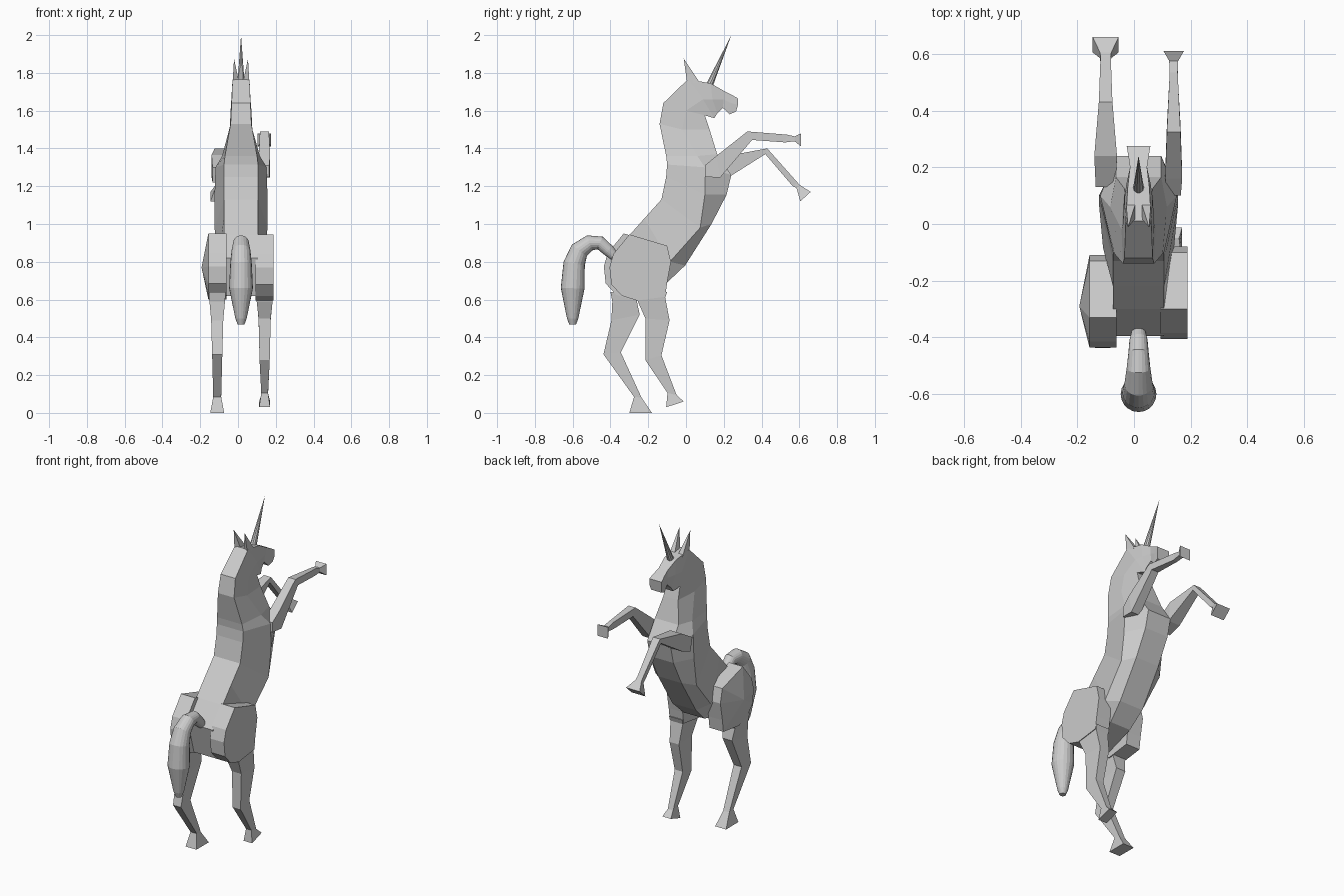
import bpy, bmesh, math
from mathutils import Vector

CX = 0.016  # the body's mirror line

coat = bpy.data.materials.new("pale_grey")
coat.diffuse_color = (0.6, 0.6, 0.6, 1)


def make(name, rings, tip=None):
    """Skin a row of equal-sized closed rings and cap the ends."""
    bm = bmesh.new()
    rows = [[bm.verts.new(p) for p in ring] for ring in rings]
    n = len(rows[0])
    for a, b in zip(rows, rows[1:]):
        for i in range(n):
            j = (i + 1) % n
            bm.faces.new((a[i], a[j], b[j], b[i]))
    bm.faces.new(rows[0])
    if tip:
        t = bm.verts.new(tip)
        for i in range(n):
            bm.faces.new((rows[-1][i], rows[-1][(i + 1) % n], t))
    else:
        bm.faces.new(rows[-1])
    bmesh.ops.recalc_face_normals(bm, faces=bm.faces[:])
    me = bpy.data.meshes.new(name)
    bm.to_mesh(me)
    bm.free()
    me.materials.append(coat)
    ob = bpy.data.objects.new(name, me)
    bpy.context.collection.objects.link(ob)
    return ob


def body(name, sections):
    """Six-sided sections: (y, z, half width) at the top, middle and bottom."""
    rings = []
    for s in sections:
        t, m, b = s
        order = [(t, 1), (m, 1), (b, 1), (b, -1), (m, -1), (t, -1)]
        rings.append([(CX + k * p[2], p[0], p[1]) for p, k in order])
    return make(name, rings)


def limb(name, x, sections):
    """Four-sided sections: (y1, z1, y2, z2, half width)."""
    return make(name, [[(x - w, y1, z1), (x + w, y1, z1), (x + w, y2, z2), (x - w, y2, z2)]
                       for y1, z1, y2, z2, w in sections])


def tube(name, path, sides, tip=None):
    """Round rings of (y, z, radius), turned to follow the path."""
    rings = []
    for i, (y, z, r) in enumerate(path):
        a, b = path[max(i - 1, 0)], path[min(i + 1, len(path) - 1)]
        d = Vector((0, b[0] - a[0], b[1] - a[1]))
        if tip and len(path) == 1:
            d = Vector(tip) - Vector((tip[0], y, z))
        side = d.normalized().cross(Vector((1, 0, 0)))
        x = tip[0] if tip else CX
        rings.append([Vector((x, y, z)) + r * (math.cos(t) * Vector((1, 0, 0)) + math.sin(t) * side)
                      for t in (2 * math.pi * k / sides for k in range(sides))])
    return make(name, rings, tip)


# Trunk, neck and head in one skin
body("body_and_head", [
    ((-0.395, 0.82, .09), (-0.385, 0.70, .09), (-0.34, 0.62, .08)),
    ((-0.30, 0.94, .09), (-0.20, 0.75, .09), (-0.10, 0.69, .07)),
    ((-0.22, 1.03, .09), (-0.085, 0.80, .125), (-0.005, 0.78, .08)),
    ((-0.13, 1.13, .09), (0.075, 0.98, .14), (0.135, 1.00, .08)),
    ((-0.105, 1.25, .09), (0.10, 1.155, .14), (0.215, 1.155, .08)),
    ((-0.10, 1.315, .09), (0.10, 1.30, .135), (0.24, 1.26, .08)),
    ((-0.105, 1.36, .085), (0.06, 1.36, .10), (0.165, 1.37, .08)),
    ((-0.14, 1.53, .055), (-0.02, 1.50, .06), (0.125, 1.50, .05)),
    ((-0.12, 1.64, .05), (0.00, 1.60, .055), (0.10, 1.575, .045)),
    ((0.01, 1.766, .045), (0.09, 1.66, .05), (0.15, 1.56, .035)),
    ((0.13, 1.745, .038), (0.14, 1.66, .043), (0.165, 1.585, .03)),
    ((0.20, 1.705, .030), (0.20, 1.66, .030), (0.195, 1.615, .025)),
    ((0.24, 1.685, .036), (0.24, 1.64, .036), (0.23, 1.58, .030)),
    ((0.275, 1.665, .042), (0.275, 1.63, .042), (0.265, 1.595, .036)),
])

# Thighs: flat slabs cut from a side outline
thigh = [(-.30, .945), (-.10, .885), (-.08, .80), (-.10, .69), (-.11, .615),
         (-.26, .595), (-.34, .62), (-.395, .68), (-.405, .77), (-.385, .84)]
make("right_thigh", [[(x, y, z) for y, z in thigh] for x in (.093, .188)])
make("left_thigh", [[(x, y - .03, z + .005) for y, z in thigh] for x in (-.062, -.157)],
     tip=(-.193, -.29, .77))

# Lower hind legs, each ending in a flared hoof
limb("right_hind_leg", .141, [
    (-.26, .62, -.10, .64, .045), (-.255, .59, -.11, .61, .042),
    (-.215, .50, -.087, .49, .032), (-.215, .28, -.13, .305, .027),
    (-.098, .105, -.05, .095, .018), (-.105, .03, -.012, .06, .029)])
limb("left_hind_leg", -.110, [
    (-.40, .64, -.25, .62, .045), (-.39, .59, -.26, .59, .041),
    (-.395, .49, -.245, .52, .032), (-.437, .31, -.345, .32, .027),
    (-.275, .085, -.235, .08, .021), (-.30, 0, -.18, 0, .037)])

# Raised forelegs
limb("right_foreleg", .140, [
    (.10, 1.31, .10, 1.25, .025), (.16, 1.36, .18, 1.245, .030),
    (.325, 1.49, .35, 1.445, .024), (.535, 1.473, .525, 1.432, .014),
    (.575, 1.464, .575, 1.438, .016), (.61, 1.48, .61, 1.41, .036)])
limb("left_foreleg", -.100, [
    (.13, 1.30, .15, 1.22, .035), (.24, 1.365, .23, 1.25, .040),
    (.43, 1.40, .42, 1.37, .024), (.59, 1.22, .565, 1.20, .018),
    (.605, 1.205, .585, 1.19, .020), (.66, 1.17, .605, 1.12, .046)])

# Tail, horn and ears
tube("tail", [(-.36, .81, .02), (-.41, .86, .032), (-.455, .90, .036), (-.51, .90, .042),
              (-.565, .86, .050), (-.592, .79, .057), (-.60, .66, .063), (-.60, .50, .030),
              (-.60, .468, .018)], 20)
tube("horn", [(.122, 1.73, .020)], 10, tip=(CX, .24, 2.0))
for label, s in (("left", -1), ("right", 1)):
    xo, xi = CX + s * .044, CX + s * .010
    make(label + "_ear", [[(xo, .005, 1.755), (xi, .02, 1.75), (xi, .075, 1.745),
                           (xo, .075, 1.745)]],
         tip=(CX + s * .037, -.012, 1.875))
